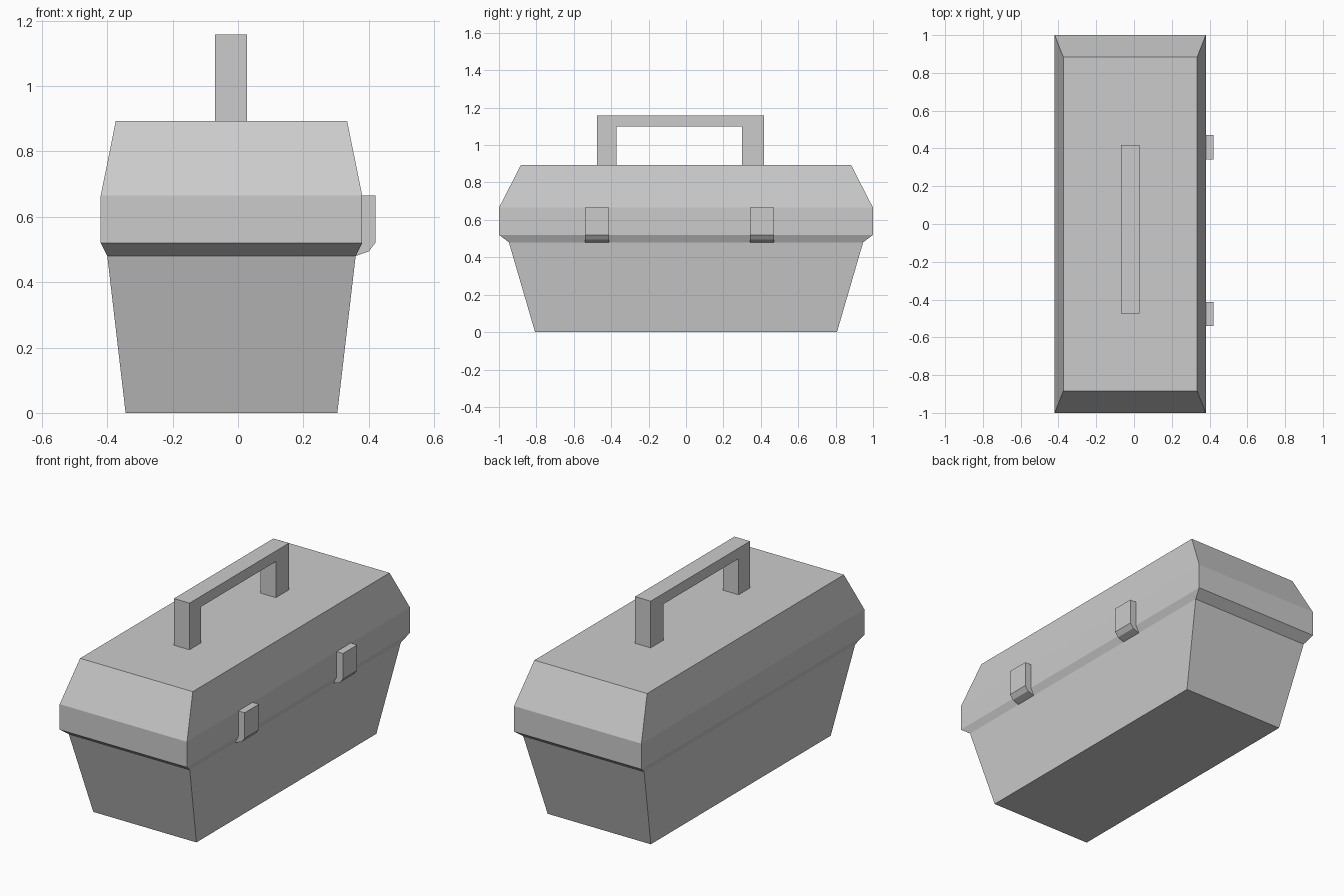
import bpy, bmesh
from mathutils import Vector

if "Cube" in bpy.data.objects:
    bpy.data.objects.remove(bpy.data.objects["Cube"])

CX = -0.02  # centre of the case; the latches stick out on +x


def finish(bm, name):
    bmesh.ops.recalc_face_normals(bm, faces=bm.faces)
    mesh = bpy.data.meshes.new(name)
    bm.to_mesh(mesh)
    bm.free()
    obj = bpy.data.objects.new(name, mesh)
    bpy.context.collection.objects.link(obj)
    return obj


def loft(name, rings):
    """Closed stack of rectangles given as (half x, half y, z)."""
    bm = bmesh.new()
    loops = [[bm.verts.new((CX + sx * hx, sy * hy, z))
              for sx, sy in ((-1, -1), (1, -1), (1, 1), (-1, 1))]
             for hx, hy, z in rings]
    bm.faces.new(loops[0])
    bm.faces.new(loops[-1])
    for a, b in zip(loops, loops[1:]):
        for i in range(4):
            j = (i + 1) % 4
            bm.faces.new((a[i], a[j], b[j], b[i]))
    return finish(bm, name)


def extrude(name, points, offset):
    """Solid made by sweeping a flat profile along an offset."""
    bm = bmesh.new()
    face = bm.faces.new([bm.verts.new(p) for p in points])
    out = bmesh.ops.extrude_face_region(bm, geom=[face], use_keep_orig=True)
    moved = [g for g in out["geom"] if isinstance(g, bmesh.types.BMVert)]
    bmesh.ops.translate(bm, verts=moved, vec=Vector(offset))
    return finish(bm, name)


# Tapered lower box
loft("box_body", [(0.324, 0.807, 0), (0.38, 0.947, 0.48)])

# Lid with chamfered rim and sloping top
loft("lid", [(0.38, 0.947, 0.48), (0.40, 1.0, 0.52),
             (0.40, 1.0, 0.665), (0.354, 0.883, 0.893)])

# Squared carry handle
handle = [(-0.475, 0.893), (-0.475, 1.158), (0.417, 1.158), (0.417, 0.893),
          (0.30, 0.893), (0.30, 1.098), (-0.372, 1.098), (-0.372, 0.893)]
extrude("handle", [(-0.07, y, z) for y, z in handle], (0.098, 0, 0))

# Two latches hooked under the rim
latch = [(0.38, 0.665), (0.42, 0.665), (0.42, 0.52),
         (0.40, 0.494), (0.36, 0.48), (0.38, 0.52)]
for name, y in (("latch_front", -0.54), ("latch_back", 0.342)):
    extrude(name, [(x, y, z) for x, z in latch], (0, 0.128, 0))
